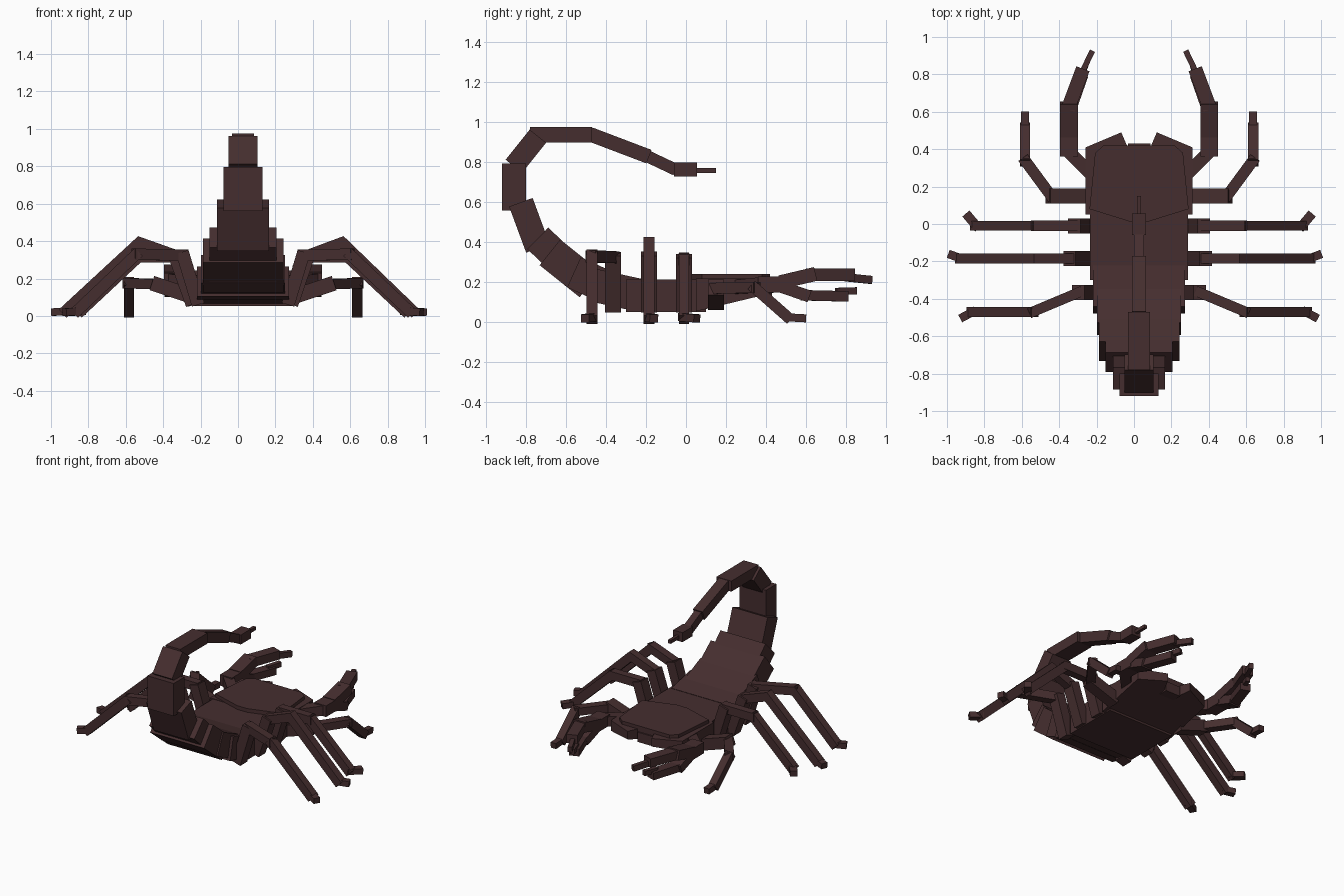
import bpy, bmesh
from mathutils import Vector

CX = 0.027  # body centre line
shell = bpy.data.materials.new("dark_brown_shell")
shell.diffuse_color = (0.060, 0.027, 0.028, 1)


def make(name, verts, faces):
    me = bpy.data.meshes.new(name)
    bm = bmesh.new()
    vs = [bm.verts.new(v) for v in verts]
    for f in faces:
        bm.faces.new([vs[i] for i in f])
    bmesh.ops.recalc_face_normals(bm, faces=bm.faces)
    bm.to_mesh(me)
    bm.free()
    me.materials.append(shell)
    ob = bpy.data.objects.new(name, me)
    bpy.context.collection.objects.link(ob)
    return ob


def beam(name, a, b, w, h, scale=1.0):
    """Box running from a to b, w wide and h thick; scale tapers the far end."""
    a, b = Vector(a), Vector(b)
    d = (b - a).normalized()
    side = d.cross(Vector((0, 0, 1)))
    side = side.normalized() if side.length > 0.05 else Vector((1, 0, 0))
    up = side.cross(d)
    verts = []
    for p, s in ((a, 1), (b, scale)):
        for i, j in ((-1, -1), (1, -1), (1, 1), (-1, 1)):
            verts.append(p + side * (i * w * s / 2) + up * (j * h * s / 2))
    return make(name, verts, [(0, 1, 2, 3), (4, 5, 6, 7), (0, 1, 5, 4),
                              (1, 2, 6, 5), (2, 3, 7, 6), (3, 0, 4, 7)])


def slab(name, half, bottom, top):
    """Mirror a half outline about the centre line; bottom and top are z by y."""
    ring = half + [(-x, y) for x, y in reversed(half)]
    n = len(ring)
    verts = [(CX + x, y, bottom(y)) for x, y in ring] + [(CX + x, y, top(y)) for x, y in ring]
    faces = [tuple(range(n)), tuple(range(n, 2 * n))]
    faces += [(i, (i + 1) % n, n + (i + 1) % n, n + i) for i in range(n)]
    return make(name, verts, faces)


# Abdomen
slab("abdomen", [(0.262, -0.30), (0.262, 0.10)], lambda y: 0.052, lambda y: 0.215)

# Head: underside rises toward the notched front
slab("head", [(0.285, 0.05), (0.285, 0.41), (0.095, 0.49), (0.065, 0.42)],
     lambda y: 0.055 + max(0, y - 0.05) * 0.24, lambda y: 0.218)
slab("head_plate", [(0.04, 0.01), (0.265, 0.08), (0.235, 0.38), (0.19, 0.42)],
     lambda y: 0.20, lambda y: 0.242)
slab("mouth_block", [(0.06, 0.36), (0.06, 0.43)], lambda y: 0.13, lambda y: 0.20)

# Tail: y, z of start and end, width, thickness
tail = [
    (-0.24, 0.137, -0.46, 0.185, 0.49, 0.165),
    (-0.36, 0.160, -0.56, 0.250, 0.45, 0.165),
    (-0.48, 0.190, -0.68, 0.350, 0.43, 0.165),
    (-0.55, 0.235, -0.74, 0.420, 0.36, 0.150),
    (-0.74, 0.370, -0.825, 0.600, 0.28, 0.125),
    (-0.86, 0.560, -0.86, 0.795, 0.21, 0.120),
    (-0.86, 0.780, -0.74, 0.930, 0.155, 0.105),
    (-0.78, 0.937, -0.47, 0.937, 0.118, 0.076),
    (-0.48, 0.940, -0.185, 0.828, 0.075, 0.072),
    (-0.20, 0.833, -0.05, 0.762, 0.052, 0.060),
    (-0.06, 0.764, 0.055, 0.764, 0.075, 0.068),
    (0.05, 0.759, 0.15, 0.759, 0.022, 0.024),
]
for i, (y0, z0, y1, z1, w, h) in enumerate(tail):
    name = "stinger_tip" if i == len(tail) - 1 else "tail_segment_%d" % (i + 1)
    beam(name, (CX, y0, z0), (CX, y1, z1), w, h)

# Limbs: outward paths from the centre line, with width and thickness of each link
limbs = {
    "front_leg": ([(0.26, 0.15, 0.10), (0.47, 0.15, 0.17), (0.61, 0.34, 0.175),
                   (0.61, 0.51, 0.025), (0.61, 0.60, 0.020)],
                  [(0.08, 0.08), (0.06, 0.055), (0.055, 0.055), (0.042, 0.04)]),
    "second_leg": ([(0.26, -0.01, 0.06), (0.34, -0.01, 0.315), (0.56, -0.01, 0.315),
                    (0.87, -0.01, 0.025), (0.925, 0.055, 0.020)],
                   [(0.08, 0.07), (0.055, 0.06), (0.05, 0.06), (0.05, 0.04)]),
    "third_leg": ([(0.26, -0.185, 0.06), (0.35, -0.185, 0.325), (0.53, -0.185, 0.392),
                   (0.91, -0.185, 0.025), (0.975, -0.16, 0.020)],
                  [(0.08, 0.07), (0.055, 0.06), (0.055, 0.06), (0.045, 0.04)]),
    "rear_leg": ([(0.24, -0.365, 0.06), (0.32, -0.365, 0.325), (0.57, -0.47, 0.33),
                  (0.89, -0.47, 0.025), (0.955, -0.505, 0.020)],
                 [(0.08, 0.07), (0.055, 0.06), (0.055, 0.06), (0.045, 0.04)]),
    "claw_arm": ([(0.24, 0.25, 0.175), (0.38, 0.39, 0.19)], [(0.07, 0.07)]),
    "claw_hand": ([(0.375, 0.36, 0.19), (0.375, 0.50, 0.19)], [(0.095, 0.08)]),
    "claw_upper": ([(0.375, 0.47, 0.20), (0.375, 0.63, 0.238), (0.30, 0.83, 0.238)],
                   [(0.095, 0.07), (0.075, 0.062)]),
    "claw_upper_tip": ([(0.31, 0.80, 0.225), (0.25, 0.925, 0.212)], [(0.03, 0.04)]),
    "claw_lower": ([(0.375, 0.47, 0.18), (0.375, 0.60, 0.135), (0.305, 0.80, 0.13)],
                   [(0.09, 0.06), (0.07, 0.052)]),
    "claw_lower_tip": ([(0.32, 0.75, 0.155), (0.285, 0.85, 0.158)], [(0.03, 0.035)]),
}
for name, (path, sizes) in limbs.items():
    for tag, s in (("right", 1), ("left", -1)):
        # the left third leg reaches slightly further out
        k = 1.045 if (name, tag) == ("third_leg", "left") else 1
        pts = [Vector((CX + s * x * k, y, z)) for x, y, z in path]
        for i, (w, h) in enumerate(sizes):
            a, b = pts[i], pts[i + 1]
            lap = (b - a).normalized() * 0.018  # links overlap at the joints
            end = lap if i < len(sizes) - 1 else lap * 0
            beam("%s_%s_%d" % (tag, name, i + 1), a - (lap if i else lap * 0), b + end, w, h)
